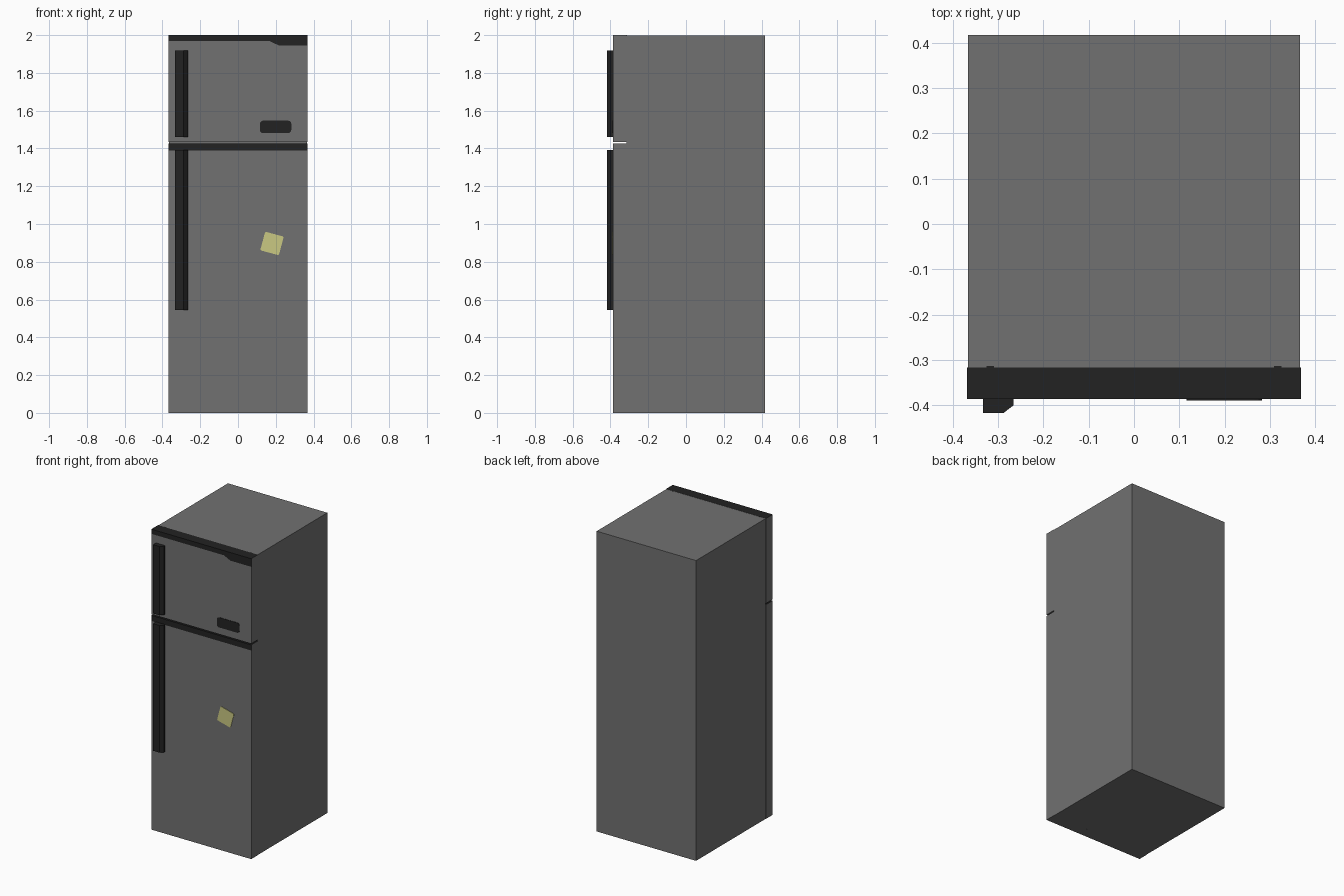
import bpy, bmesh, math

if "Cube" in bpy.data.objects:
    bpy.data.objects.remove(bpy.data.objects["Cube"])


def material(name, rgb):
    m = bpy.data.materials.new(name)
    m.diffuse_color = (*rgb, 1)
    m.use_nodes = True
    m.node_tree.nodes["Principled BSDF"].inputs["Base Color"].default_value = m.diffuse_color
    return m


GREY = material("grey_enamel", (0.165, 0.165, 0.165))
BLACK = material("black_trim", (0.016, 0.016, 0.016))
YELLOW = material("yellow_paper", (0.59, 0.58, 0.225))

BACK, DOOR_BACK, DOOR_FRONT = 0.417, -0.316, -0.386
DOOR_X = 0.368


def finish(name, bm, *mats):
    bmesh.ops.recalc_face_normals(bm, faces=bm.faces)
    me = bpy.data.meshes.new(name)
    bm.to_mesh(me)
    bm.free()
    for m in mats:
        me.materials.append(m)
    ob = bpy.data.objects.new(name, me)
    bpy.context.collection.objects.link(ob)
    return ob


def prism(name, points, offset, mat):
    """Closed prism from a 3D outline, extruded by offset."""
    bm = bmesh.new()
    face = bm.faces.new([bm.verts.new(p) for p in points])
    ext = bmesh.ops.extrude_face_region(bm, geom=[face], use_keep_orig=True)
    moved = [g for g in ext["geom"] if isinstance(g, bmesh.types.BMVert)]
    bmesh.ops.translate(bm, verts=moved, vec=offset)
    return finish(name, bm, mat)


def box(name, x0, x1, y0, y1, z0, z1, mat):
    outline = [(x0, y0, z0), (x1, y0, z0), (x1, y1, z0), (x0, y1, z0)]
    return prism(name, outline, (0, 0, z1 - z0), mat)


def door(name, z0, z1, seam):
    """Door slab; front and top above the seam line are black."""
    bm = bmesh.new()
    v = lambda x, z, y=DOOR_FRONT: bm.verts.new((x, y, z))
    bl, br, tl, tr = v(-DOOR_X, z0), v(DOOR_X, z0), v(-DOOR_X, z1), v(DOOR_X, z1)
    Bbl, Bbr, Btl, Btr = [v(x, z, DOOR_BACK) for z in (z0, z1) for x in (-DOOR_X, DOOR_X)]
    s = [v(x, z) for x, z in seam]
    bm.faces.new([bl, br] + s[::-1])
    bm.faces.new([bl, s[0], tl, Btl, Bbl])
    bm.faces.new([br, s[-1], tr, Btr, Bbr])
    bm.faces.new([bl, br, Bbr, Bbl])
    bm.faces.new([Bbl, Bbr, Btr, Btl])
    for loop in (s + [tr, tl], [tl, tr, Btr, Btl]):
        bm.faces.new(loop).material_index = 1
    return finish(name, bm, GREY, BLACK)


def front_plate(name, cx, cz, hx, hz, radius, angle, thick, mat):
    """Rounded plate stuck on a door front."""
    pts = []
    ca, sa = math.cos(angle), math.sin(angle)
    for k, (sx, sz) in enumerate([(1, 1), (-1, 1), (-1, -1), (1, -1)]):
        for i in range(4):
            a = math.pi / 2 * (k + i / 3)
            x = sx * (hx - radius) + radius * math.cos(a)
            z = sz * (hz - radius) + radius * math.sin(a)
            pts.append((cx + x * ca - z * sa, DOOR_FRONT, cz + x * sa + z * ca))
    return prism(name, pts, (0, -thick, 0), mat)


# Cabinet
box("cabinet", -0.366, 0.366, DOOR_BACK, BACK, 0, 1.999, GREY)

# Doors, with a narrow gap between them
door("fridge_door", 0, 1.426, [(-DOOR_X, 1.389), (DOOR_X, 1.389)])
door("freezer_door", 1.434, 2.0,
     [(-DOOR_X, 1.969), (0.167, 1.969), (0.214, 1.946), (DOOR_X, 1.946)])

# Handles with one chamfered edge
HANDLE = [(-0.333, DOOR_FRONT), (-0.333, -0.417), (-0.288, -0.417),
          (-0.266, -0.400), (-0.266, DOOR_FRONT)]
for name, z0, z1 in (("fridge_handle", 0.546, 1.392), ("freezer_handle", 1.46, 1.918)):
    prism(name, [(x, y, z0) for x, y in HANDLE], (0, 0, z1 - z0), BLACK)

# Small hinge tabs on top
for side, x in (("left", -0.317), ("right", 0.317)):
    box(side + "_hinge_tab", x - 0.008, x + 0.008, DOOR_BACK, -0.313, 1.994, 2.0, BLACK)

# Badge plate and paper note
front_plate("badge_plate", 0.199, 1.514, 0.083, 0.033, 0.016, 0, 0.003, BLACK)
front_plate("paper_note", 0.18, 0.897, 0.051, 0.051, 0.007, math.radians(-15), 0.003, YELLOW)
